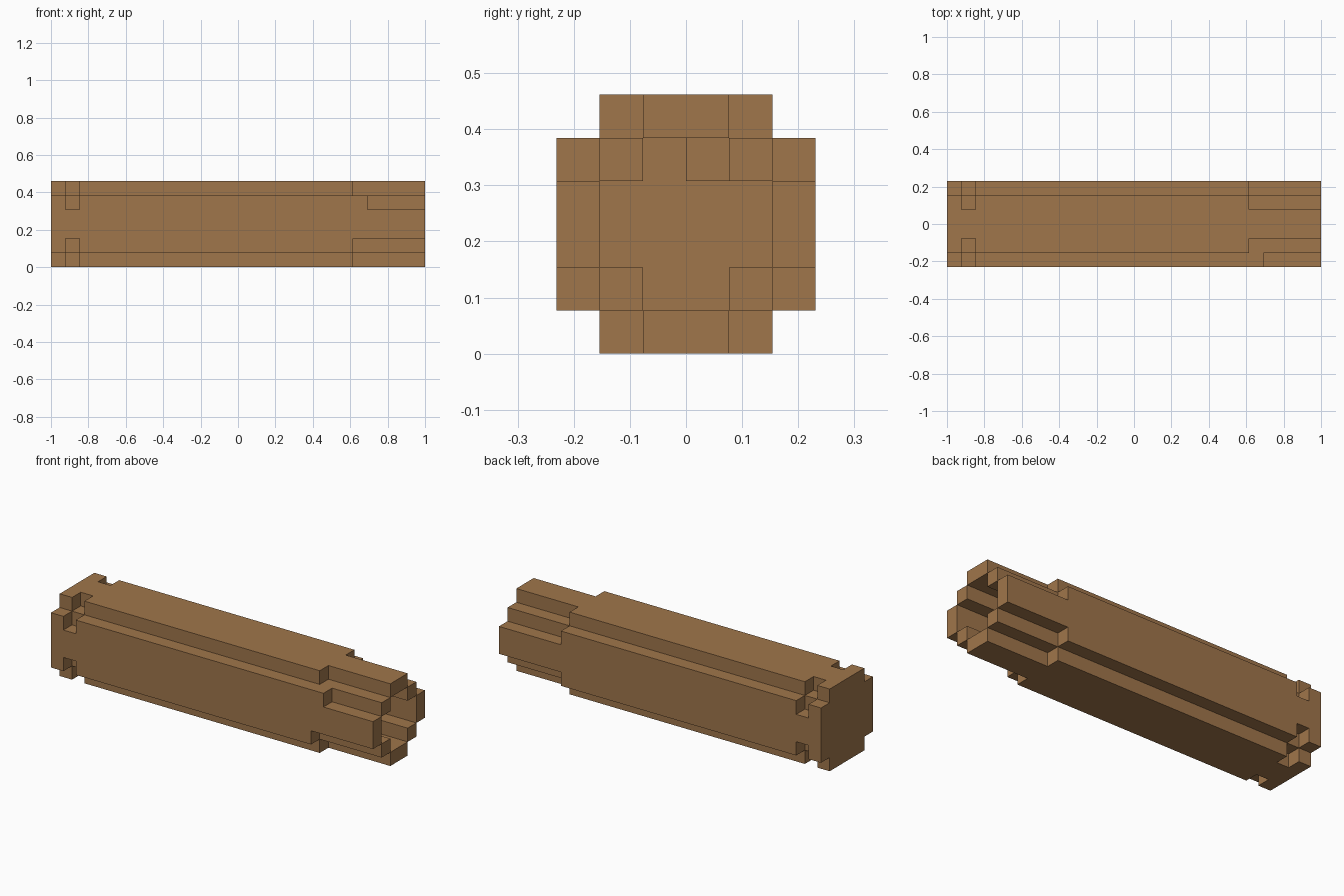
import bpy, bmesh
from mathutils import Vector

if "Cube" in bpy.data.objects:
    bpy.data.objects.remove(bpy.data.objects["Cube"])

U = 2 / 26  # one block of the grid; the tube is 26 x 6 x 6 blocks

wood = bpy.data.materials.new("brown")
wood.diffuse_color = (0.35, 0.18, 0.07, 1)
wood.use_nodes = True
wood.node_tree.nodes["Principled BSDF"].inputs["Base Color"].default_value = wood.diffuse_color

# Cross-sections as sets of (y, z) blocks
GRID = [(y, z) for y in range(6) for z in range(6)]


def edge_dist(c):
    return min(c, 5 - c)


def section(test):
    return {c for c in GRID if test(*sorted(map(edge_dist, c)))}


full = section(lambda a, b: (a, b) != (0, 0))                # square with cut corners
notched = section(lambda a, b: a > 0 or b == 2)              # narrow arms round a core
ring = section(lambda a, b: (a, b) in {(0, 2), (1, 1)})      # hollow open end

# Sections along the length: start, end, blocks
SEGMENTS = [
    (0, 1, full),                       # closed end cap
    (1, 2, notched),                    # groove
    (2, 21, full),                      # long body
    (21, 22, ring | {(0, 4), (3, 4)}),  # socket floor with two spare blocks
    (22, 26, ring),                     # open socket
]

bm = bmesh.new()


def quad(points, outward):
    verts = [bm.verts.new(((x - 13) * U, (y - 3) * U, z * U)) for x, y, z in points]
    face = bm.faces.new(verts)
    face.normal_update()
    if face.normal.dot(Vector(outward)) < 0:
        face.normal_flip()


for i, (x0, x1, cells) in enumerate(SEGMENTS):
    before = SEGMENTS[i - 1][2] if i else set()
    after = SEGMENTS[i + 1][2] if i + 1 < len(SEGMENTS) else set()
    for y, z in cells:
        # long side walls
        for dy, dz in ((1, 0), (-1, 0), (0, 1), (0, -1)):
            if (y + dy, z + dz) in cells:
                continue
            if dy:
                yy = y + (dy > 0)
                a, b = (yy, z), (yy, z + 1)
            else:
                zz = z + (dz > 0)
                a, b = (y, zz), (y + 1, zz)
            quad([(x0, *a), (x1, *a), (x1, *b), (x0, *b)], (0, dy, dz))
        # end walls
        for x, other, d in ((x0, before, -1), (x1, after, 1)):
            if (y, z) not in other:
                quad([(x, y, z), (x, y + 1, z), (x, y + 1, z + 1), (x, y, z + 1)], (d, 0, 0))

bmesh.ops.remove_doubles(bm, verts=bm.verts, dist=1e-4)
bmesh.ops.dissolve_limit(bm, angle_limit=0.01, verts=bm.verts, edges=bm.edges)

mesh = bpy.data.meshes.new("block_tube")
bm.to_mesh(mesh)
bm.free()
mesh.materials.append(wood)
tube = bpy.data.objects.new("block_tube", mesh)
bpy.context.collection.objects.link(tube)
